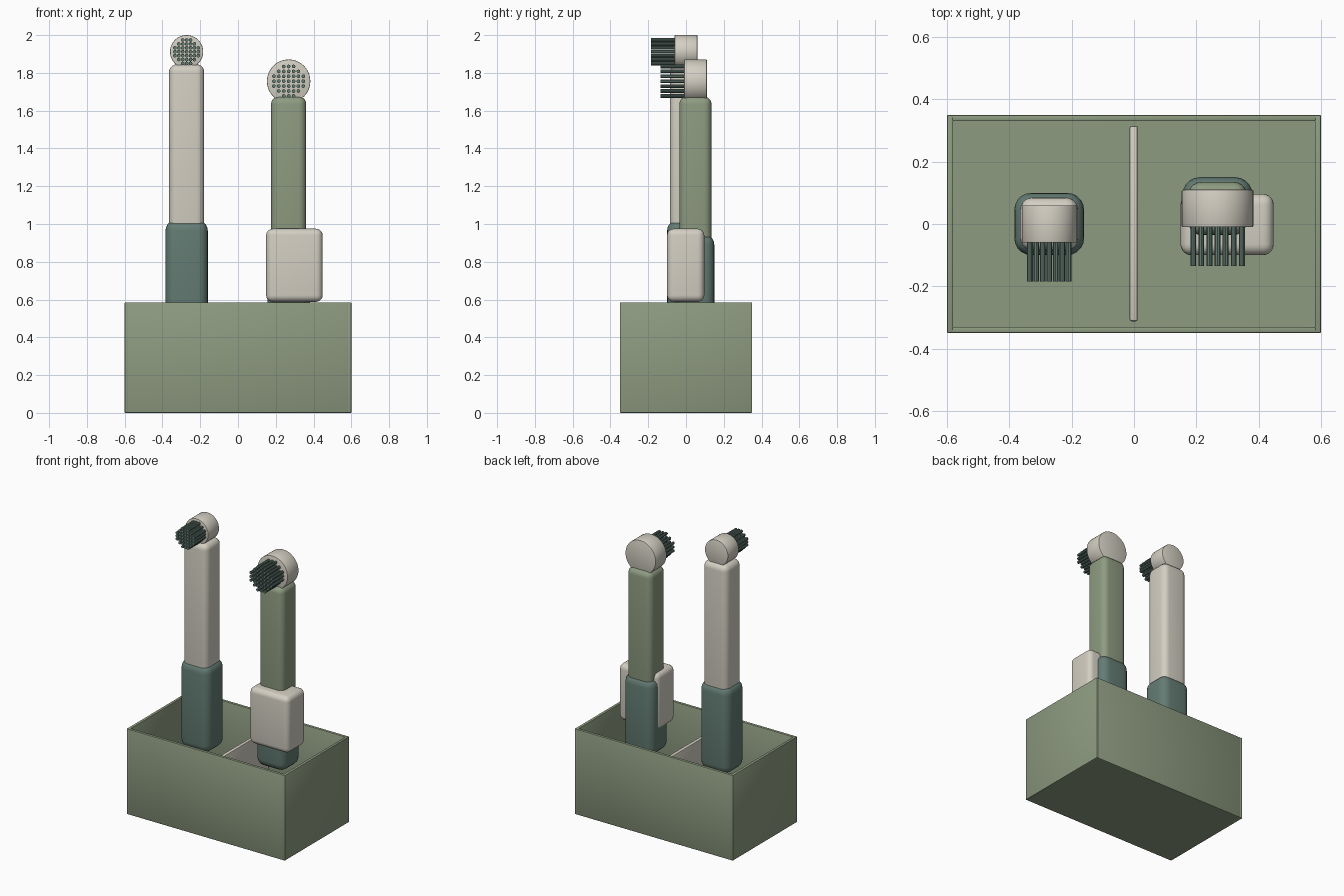
import bpy, bmesh, math
from mathutils import Matrix, Vector

if "Cube" in bpy.data.objects:
    bpy.data.objects.remove(bpy.data.objects["Cube"])


def material(name, rgb):
    m = bpy.data.materials.new(name)
    m.diffuse_color = (*rgb, 1)
    m.use_nodes = True
    m.node_tree.nodes["Principled BSDF"].inputs["Base Color"].default_value = m.diffuse_color
    return m


SAGE = material("sage green", (0.27, 0.33, 0.22))
CREAM = material("warm off white", (0.65, 0.62, 0.54))
TEAL = material("dark teal", (0.125, 0.2, 0.17))


def finish(bm, name, mat):
    mesh = bpy.data.meshes.new(name)
    bm.to_mesh(mesh)
    bm.free()
    mesh.materials.append(mat)
    ob = bpy.data.objects.new(name, mesh)
    bpy.context.collection.objects.link(ob)
    bpy.ops.object.select_all(action='DESELECT')
    bpy.context.view_layer.objects.active = ob
    ob.select_set(True)
    bpy.ops.object.shade_smooth_by_angle(angle=math.radians(35))
    return ob


def block(name, mat, x, y, z, bevel, segments=5):
    """Rounded box between the given (low, high) limits."""
    bm = bmesh.new()
    bmesh.ops.create_cube(bm, size=1)
    lims = (x, y, z)
    for v in bm.verts:
        v.co = Vector([(a + b) / 2 + c * (b - a) for c, (a, b) in zip(v.co, lims)])
    bmesh.ops.bevel(bm, geom=bm.edges[:], offset=bevel, segments=segments,
                    profile=0.5, affect='EDGES')
    return finish(bm, name, mat)


def add_rod(bm, x, z, y0, y1, radius, sides):
    """Cylinder along y; returns its vertices."""
    place = Matrix.Translation((x, (y0 + y1) / 2, z)) @ Matrix.Rotation(math.pi / 2, 4, 'X')
    return bmesh.ops.create_cone(bm, cap_ends=True, segments=sides, radius1=radius,
                                 radius2=radius, depth=y1 - y0, matrix=place)["verts"]


# Open box: floor, end walls, long walls between them
block("box_floor", SAGE, (-0.59, 0.59), (-0.34, 0.34), (0, 0.02), 0.003, 1)
for side, label in ((-1, "left"), (1, "right")):
    xs = sorted((side * 0.58, side * 0.6))
    block(f"box_{label}_wall", SAGE, xs, (-0.35, 0.35), (0, 0.585), 0.004, 2)
for side, label in ((-1, "front"), (1, "back")):
    ys = sorted((side * 0.33, side * 0.35))
    block(f"box_{label}_wall", SAGE, (-0.583, 0.583), ys, (0, 0.585), 0.004, 2)

# Low divider across the box
block("divider", CREAM, (-0.014, 0.012), (-0.312, 0.315), (0.015, 0.49), 0.006, 2)


def brush(label, cx, cy, base_top, body_top, body_mat, head_z, head_r, pitch):
    # Grip sleeve and narrower handle
    block(f"{label}_grip", TEAL, (cx - 0.112, cx + 0.112), (cy - 0.1, cy + 0.1),
          (0.42, base_top), 0.055)
    block(f"{label}_handle", body_mat, (cx - 0.093, cx + 0.093), (cy - 0.085, cy + 0.085),
          (base_top - 0.12, body_top), 0.04)
    # Round head facing forward
    bm = bmesh.new()
    add_rod(bm, cx, head_z, cy - 0.06, cy + 0.06, head_r, 48)
    rims = [e for e in bm.edges if abs(e.verts[0].co.y - e.verts[1].co.y) < 1e-5]
    bmesh.ops.bevel(bm, geom=rims, offset=0.004, segments=2, profile=0.5, affect='EDGES')
    finish(bm, f"{label}_head", CREAM)
    # Circular cluster of bristles
    bm = bmesh.new()
    for i in range(-3, 4):
        for j in range(-3, 4):
            if i * i + j * j <= 10:
                add_rod(bm, cx + i * pitch, head_z + j * pitch,
                        cy - 0.185, cy - 0.055, 0.0098, 10)
    finish(bm, f"{label}_bristles", TEAL)


brush("left_brush", -0.272, 0.0, 1.02, 1.845, CREAM, 1.912, 0.088, 0.0207)
brush("right_brush", 0.268, 0.05, 0.945, 1.675, SAGE, 1.756, 0.115, 0.026)

# Block clasped to the front of the right grip
block("front_block", CREAM, (0.149, 0.448), (-0.1, 0.097), (0.588, 0.975), 0.035)
